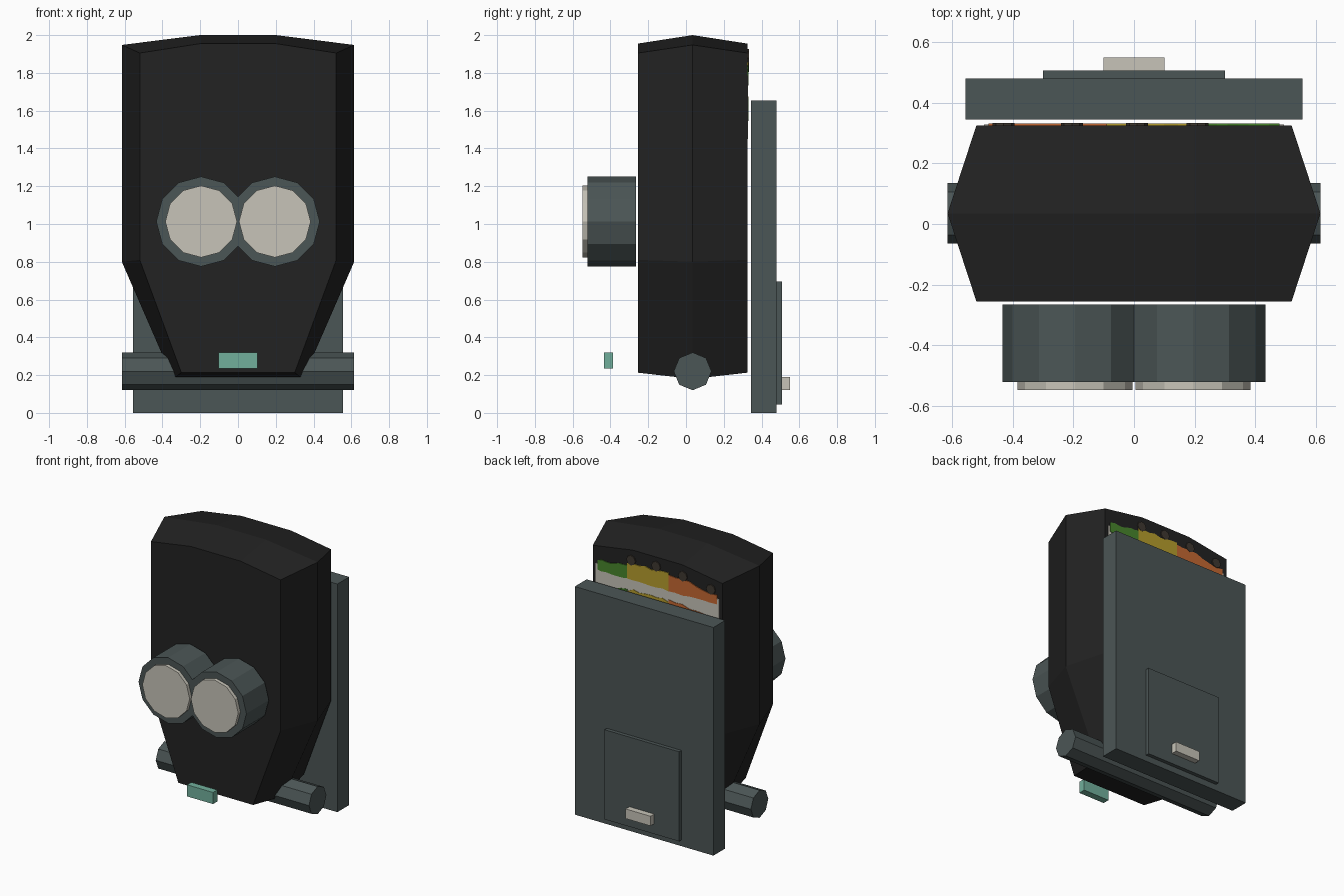
import bpy, bmesh, math, random
from mathutils import Matrix

if "Cube" in bpy.data.objects:
    bpy.data.objects.remove(bpy.data.objects["Cube"])

random.seed(4)


def material(name, rgb):
    m = bpy.data.materials.new(name)
    m.diffuse_color = (*rgb, 1)
    m.use_nodes = True
    m.node_tree.nodes["Principled BSDF"].inputs["Base Color"].default_value = m.diffuse_color
    return m


BLACK = material("black", (0.016, 0.016, 0.016))
SLATE = material("slate", (0.071, 0.092, 0.092))
CREAM = material("cream", (0.57, 0.55, 0.48))
TEAL = material("teal", (0.165, 0.43, 0.33))
GREEN = material("green", (0.065, 0.24, 0.025))
YELLOW = material("yellow", (0.47, 0.34, 0.026))
ORANGE = material("orange", (0.56, 0.14, 0.032))
BROWN = material("dark brown", (0.05, 0.04, 0.03))


def finish(bm, name, mats):
    bmesh.ops.recalc_face_normals(bm, faces=bm.faces)
    me = bpy.data.meshes.new(name)
    bm.to_mesh(me)
    bm.free()
    for m in mats:
        me.materials.append(m)
    ob = bpy.data.objects.new(name, me)
    bpy.context.collection.objects.link(ob)
    return ob


def loft(name, rings, mats):
    """Joins rings of (x, y, z) points and caps both ends."""
    bm = bmesh.new()
    vs = [[bm.verts.new(p) for p in ring] for ring in rings]
    n = len(vs[0])
    for a, b in zip(vs, vs[1:]):
        for i in range(n):
            bm.faces.new((a[i], a[(i + 1) % n], b[(i + 1) % n], b[i]))
    bm.faces.new(vs[0])
    bm.faces.new(vs[-1])
    return finish(bm, name, mats)


def box(name, x, y, z, mat):
    """Box symmetric in x, with y and z given as ranges."""
    ring = [(-x, z[0]), (x, z[0]), (x, z[1]), (-x, z[1])]
    return plate(name, ring, y[0], y[1], mat)


def plate(name, outline, y0, y1, mat):
    return loft(name, [[(x, y, z) for x, z in outline] for y in (y0, y1)], [mat])


def disc(cx, cz, r, n):
    return [(cx + r * math.cos(2 * math.pi * i / n),
             cz + r * math.sin(2 * math.pi * i / n)) for i in range(n)]


# Body: tapered hull, widest in the middle of its depth
def body_ring(y, half):
    pts = half + [(-x, z) for x, z in reversed(half)]
    return [(x, y, z) for x, z in pts]


front_half = [(0.30, 0.213), (0.52, 0.81), (0.52, 1.905), (0.20, 1.955)]
mid_half = [(0.345, 0.18), (0.615, 0.80), (0.615, 1.948), (0.20, 2.0)]
loft("body", [body_ring(-0.255, front_half), body_ring(0.035, mid_half),
              body_ring(0.325, front_half)], [BLACK])

# Twin front barrels with pale lenses
for side, s in (("left", -1), ("right", 1)):
    plate(side + "_barrel", disc(s * 0.195, 1.013, 0.238, 12), -0.522, -0.265, SLATE)
    plate(side + "_lens", disc(s * 0.195, 1.013, 0.19, 12), -0.547, -0.522, CREAM)

# Cross rod through the foot
loft("cross_rod", [[(x, 0.035 + a, b) for a, b in disc(0, 0.22, 0.10, 8)]
                   for x in (-0.615, 0.615)], [SLATE])

# Floating front block
box("front_block", 0.104, (-0.435, -0.386), (0.236, 0.32), TEAL)

# Back board, hatch and handle
box("back_board", 0.556, (0.345, 0.48), (0, 1.655), SLATE)
box("hatch", 0.30, (0.48, 0.507), (0.045, 0.695), SLATE)
box("hatch_handle", 0.10, (0.507, 0.55), (0.12, 0.19), CREAM)

# Painted picture on the rear of the body: pale ground, two wavy bands, dark spots
def wavy(x0, x1, low, high):
    n = 7
    xs = [x0 + (x1 - x0) * i / n for i in range(n + 1)]
    top = [(x, high + 0.04 - 0.25 * x * x + random.uniform(-0.012, 0.012)) for x in xs]
    return [(x, low + random.uniform(-0.006, 0.006)) for x in reversed(xs)] + top


box("picture_ground", 0.495, (0.325, 0.328), (1.45, 1.785), CREAM)
for name, x0, x1, mat in (("green", 0.24, 0.48, GREEN), ("yellow", -0.09, 0.24, YELLOW),
                          ("orange", -0.48, -0.09, ORANGE)):
    plate(name + "_band_upper", wavy(x0, x1, 1.74, 1.82), 0.325, 0.331, mat)
    plate(name + "_band_lower", wavy(x0, x1, 1.55, 1.63), 0.325, 0.331, mat)
for x, z in ((0.21, 1.88), (0.01, 1.89), (-0.205, 1.875), (-0.43, 1.84)):
    plate("picture_spot", disc(x, z, 0.036, 8), 0.325, 0.333, BROWN)
